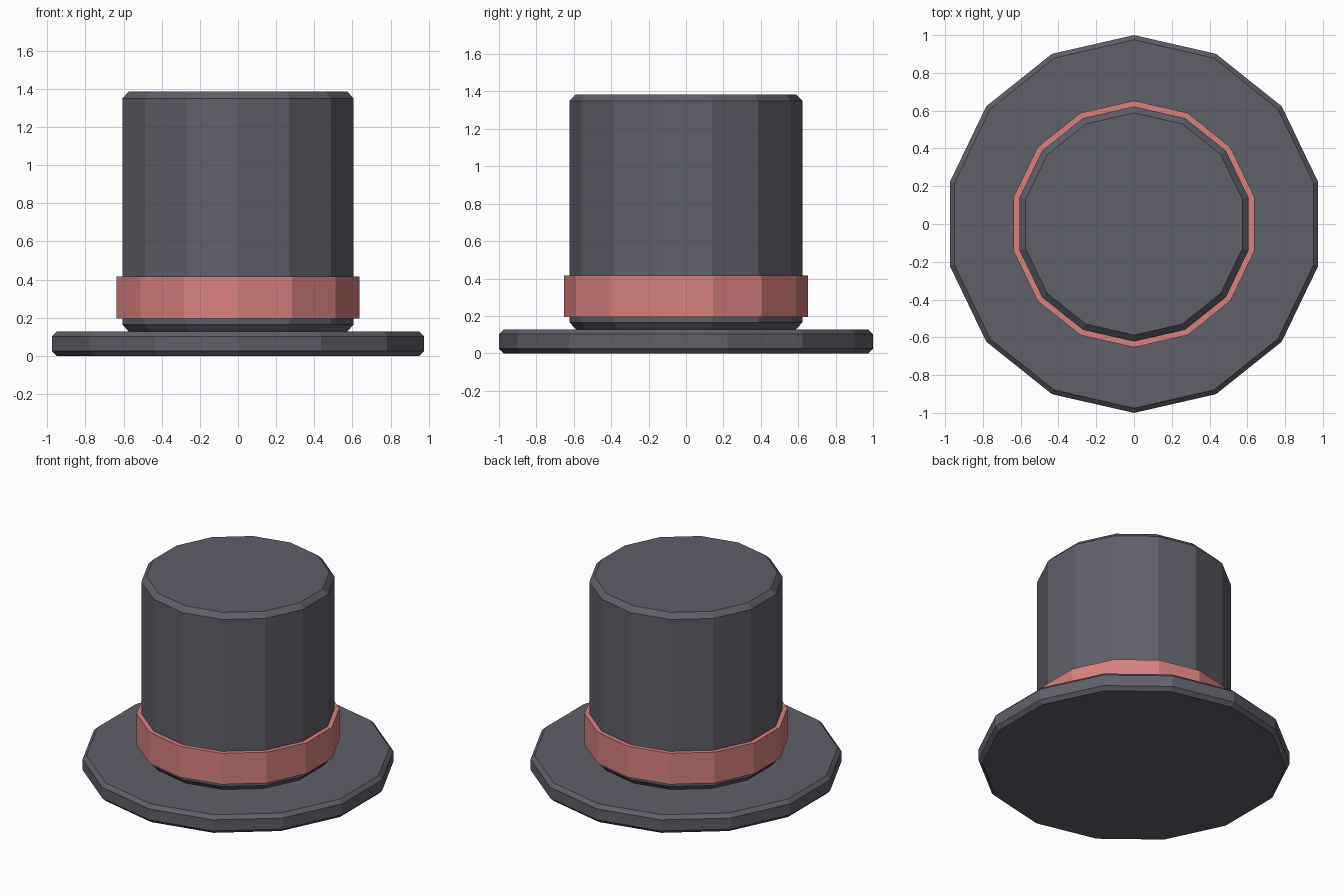
import bpy, bmesh, math

if "Cube" in bpy.data.objects:
    bpy.data.objects.remove(bpy.data.objects["Cube"])

SIDES = 14


def material(name, rgb):
    m = bpy.data.materials.new(name)
    m.diffuse_color = (*rgb, 1)
    m.use_nodes = True
    m.node_tree.nodes["Principled BSDF"].inputs["Base Color"].default_value = m.diffuse_color
    return m


def lathe(name, profile, mat, ring=False):
    """Revolve (radius, z) points with flat faces; cap the ends or close into a ring."""
    bm = bmesh.new()
    loops = []
    for r, z in profile:
        angles = [math.pi / 2 + 2 * math.pi * i / SIDES for i in range(SIDES)]
        loops.append([bm.verts.new((r * math.cos(a), r * math.sin(a), z)) for a in angles])
    pairs = list(zip(loops, loops[1:]))
    if ring:
        pairs.append((loops[-1], loops[0]))
    else:
        bm.faces.new(loops[0][::-1])
        bm.faces.new(loops[-1])
    for lo, hi in pairs:
        for i in range(SIDES):
            j = (i + 1) % SIDES
            bm.faces.new((lo[i], lo[j], hi[j], hi[i]))
    bmesh.ops.recalc_face_normals(bm, faces=bm.faces)
    mesh = bpy.data.meshes.new(name)
    bm.to_mesh(mesh)
    bm.free()
    mesh.materials.append(mat)
    obj = bpy.data.objects.new(name, mesh)
    bpy.context.collection.objects.link(obj)
    return obj


felt = material("dark_felt", (0.115, 0.115, 0.145))
ribbon = material("red_ribbon", (0.68, 0.22, 0.21))

# Brim with chamfered edges
lathe("brim", [(0.975, 0), (1.0, 0.025), (1.0, 0.103), (0.975, 0.128)], felt)

# Crown with chamfered ends
lathe("crown", [(0.588, 0.128), (0.622, 0.165), (0.622, 1.35), (0.588, 1.385)], felt)

# Hat band
lathe("band", [(0.61, 0.195), (0.653, 0.195), (0.653, 0.415), (0.61, 0.415)], ribbon, ring=True)
